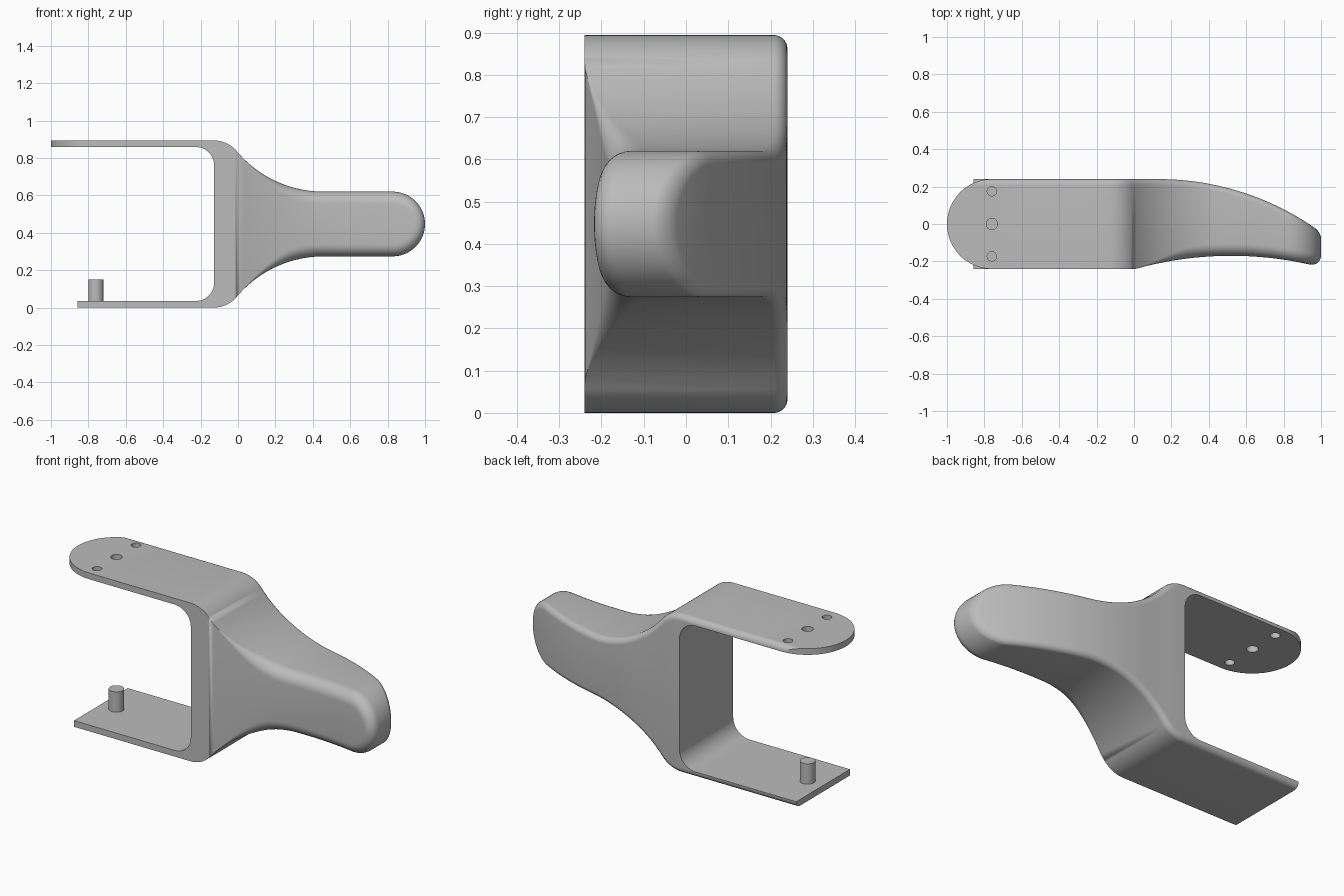
import bpy, bmesh
from math import sin, cos, pi, sqrt, radians

cube = bpy.data.objects.get("Cube")
if cube:
    bpy.data.objects.remove(cube, do_unlink=True)

grey = bpy.data.materials.new("plain grey")
grey.use_nodes = True
GREY = (0.5, 0.5, 0.5, 1)
grey.diffuse_color = GREY
grey.node_tree.nodes["Principled BSDF"].inputs["Base Color"].default_value = GREY

MID = 0.447          # height of the mirror plane
HALF_DEPTH = 0.24
ARM = 0.035          # thickness of the two arms
HOLE_X = -0.76


def make_object(name, bm):
    bmesh.ops.recalc_face_normals(bm, faces=bm.faces)
    mesh = bpy.data.meshes.new(name)
    bm.to_mesh(mesh)
    bm.free()
    mesh.materials.append(grey)
    obj = bpy.data.objects.new(name, mesh)
    bpy.context.collection.objects.link(obj)
    return obj


def activate(obj):
    bpy.ops.object.select_all(action='DESELECT')
    obj.select_set(True)
    bpy.context.view_layer.objects.active = obj


def prism(name, points, low, high, along):
    """Extrude a 2D outline along y (outline in xz) or along z (outline in xy)."""
    bm = bmesh.new()
    place = (lambda a, b, c: (a, c, b)) if along == 'y' else (lambda a, b, c: (a, b, c))
    ends = [[bm.verts.new(place(a, b, c)) for a, b in points] for c in (low, high)]
    for ring in ends:
        bm.faces.new(ring)
    for i in range(len(points)):
        j = (i + 1) % len(points)
        bm.faces.new((ends[0][i], ends[0][j], ends[1][j], ends[1][i]))
    return make_object(name, bm)


def arc(cx, cy, r, start, end, n):
    angles = [radians(start + (end - start) * i / n) for i in range(n + 1)]
    return [(cx + r * cos(a), cy + r * sin(a)) for a in angles]


def circle(cx, cy, r, n=32):
    return arc(cx, cy, r, 0, 360, n)[:-1]


def cut(target, cutter):
    cutter.hide_render = True
    mod = target.modifiers.new("cut", 'BOOLEAN')
    mod.operation = 'DIFFERENCE'
    mod.solver = 'EXACT'
    mod.object = cutter
    activate(target)
    bpy.ops.object.modifier_apply(modifier=mod.name)
    bpy.data.objects.remove(cutter, do_unlink=True)


# Upper half of the outline: x, height above the mirror plane, normal angle
def upper_outline():
    top, grip, bend, r1 = MID, 0.173, radians(50), 0.16
    x0 = -0.13
    pts = [(-1.1 + 0.97 * i / 6, top, 0) for i in range(6)]
    for i in range(11):                                   # shoulder
        a = bend * i / 10
        pts.append((x0 + r1 * sin(a), top - r1 * (1 - cos(a)), a))
    x, z, _ = pts[-1]
    r2 = (z - grip) / (1 - cos(bend))
    end = x + r2 * sin(bend)
    for i in range(1, 19):                                # hollow flare
        a = bend * (1 - i / 18)
        pts.append((end - r2 * sin(a), grip + r2 * (1 - cos(a)), a))
    tip = 1 - grip
    for i in range(1, 11):                                # straight grip
        pts.append((end + (tip - end) * i / 10, grip, 0))
    for i in range(1, 17):                                # round tip
        a = pi / 2 * i / 16
        pts.append((tip + grip * sin(a), grip * cos(a), a))
    return pts


def back_y(x):
    d = max(0, x - 0.13)
    return HALF_DEPTH - 1.47 + sqrt(1.47 ** 2 - d * d)


def front_y(x):
    d = x - 0.52
    return -HALF_DEPTH if x < 0 else max(-HALF_DEPTH, -0.17 - 1.9 + sqrt(1.9 ** 2 - d * d))


def front_radius(x):
    t = min(1, max(0, x / 0.35))
    return 0.065 * t * t * (3 - 2 * t)


# Body: the outline is inset in layers to round the front and back edges
def build_body():
    half = upper_outline()
    n = len(half)
    full = [(x, z, a, 1) for x, z, a in half] + [(x, z, a, -1) for x, z, a in half[-2::-1]]
    steps = 8
    layers = [(True, pi / 2 * k / steps) for k in range(steps + 1)]
    layers += [(False, pi / 2 * (1 - k / steps)) for k in range(steps + 1)]
    bm = bmesh.new()
    rings = []
    for is_front, t in layers:
        ring = []
        for x, z, a, side in full:
            r = front_radius(x) if is_front else 0.032
            inset = r * (1 - sin(t))
            px, pz = x - inset * sin(a), z - inset * cos(a)
            rise = r * (1 - cos(t))
            y = front_y(px) + rise if is_front else back_y(px) - rise
            ring.append(bm.verts.new((px, y, MID + side * pz)))
        rings.append(ring)
    m = len(full)
    for lower, upper in zip(rings, rings[1:]):
        for i in range(m):
            j = (i + 1) % m
            bm.faces.new((lower[i], lower[j], upper[j], upper[i]))
    for ring in (rings[0], rings[-1]):                    # front and back faces
        for i in range(n - 2):
            bm.faces.new((ring[i], ring[i + 1], ring[m - 2 - i], ring[m - 1 - i]))
        bm.faces.new((ring[n - 2], ring[n - 1], ring[n]))
    bmesh.ops.remove_doubles(bm, verts=bm.verts, dist=0.00002)
    return make_object("forked_handle", bm)


body = build_body()

# Gap between the arms, with rounded inner corners
wall, r = -0.127, 0.1
low, high = ARM, 2 * MID - ARM
gap = [(-1.3, high), (-1.3, low)]
gap += arc(wall - r, low + r, r, -90, 0, 12) + arc(wall - r, high - r, r, 0, 90, 12)
cut(body, prism("gap_cutter", gap, -0.5, 0.5, 'y'))

# Square end of the lower arm
square = [(-1.3, -0.2), (-0.857, -0.2), (-0.857, 0.4), (-1.3, 0.4)]
cut(body, prism("square_end_cutter", square, -0.5, 0.5, 'y'))

# Round end of the upper arm
end_x = HALF_DEPTH - 1
rounded = arc(end_x, 0, HALF_DEPTH, 90, 270, 40)
rounded += [(end_x, -0.5), (-1.3, -0.5), (-1.3, 0.5), (end_x, 0.5)]
cut(body, prism("round_end_cutter", rounded, 0.5, 1.2, 'z'))

# Holes through the upper arm
for y, radius in ((-0.173, 0.025), (0, 0.03), (0.175, 0.025)):
    cut(body, prism("hole_cutter", circle(HOLE_X, y, radius), 0.6, 1.2, 'z'))

# Pin on the lower arm
pin = prism("pin", circle(HOLE_X, 0, 0.04), ARM - 0.01, 0.15, 'z')

for obj in (body, pin):
    activate(obj)
    bpy.ops.object.shade_smooth_by_angle(angle=radians(30))
